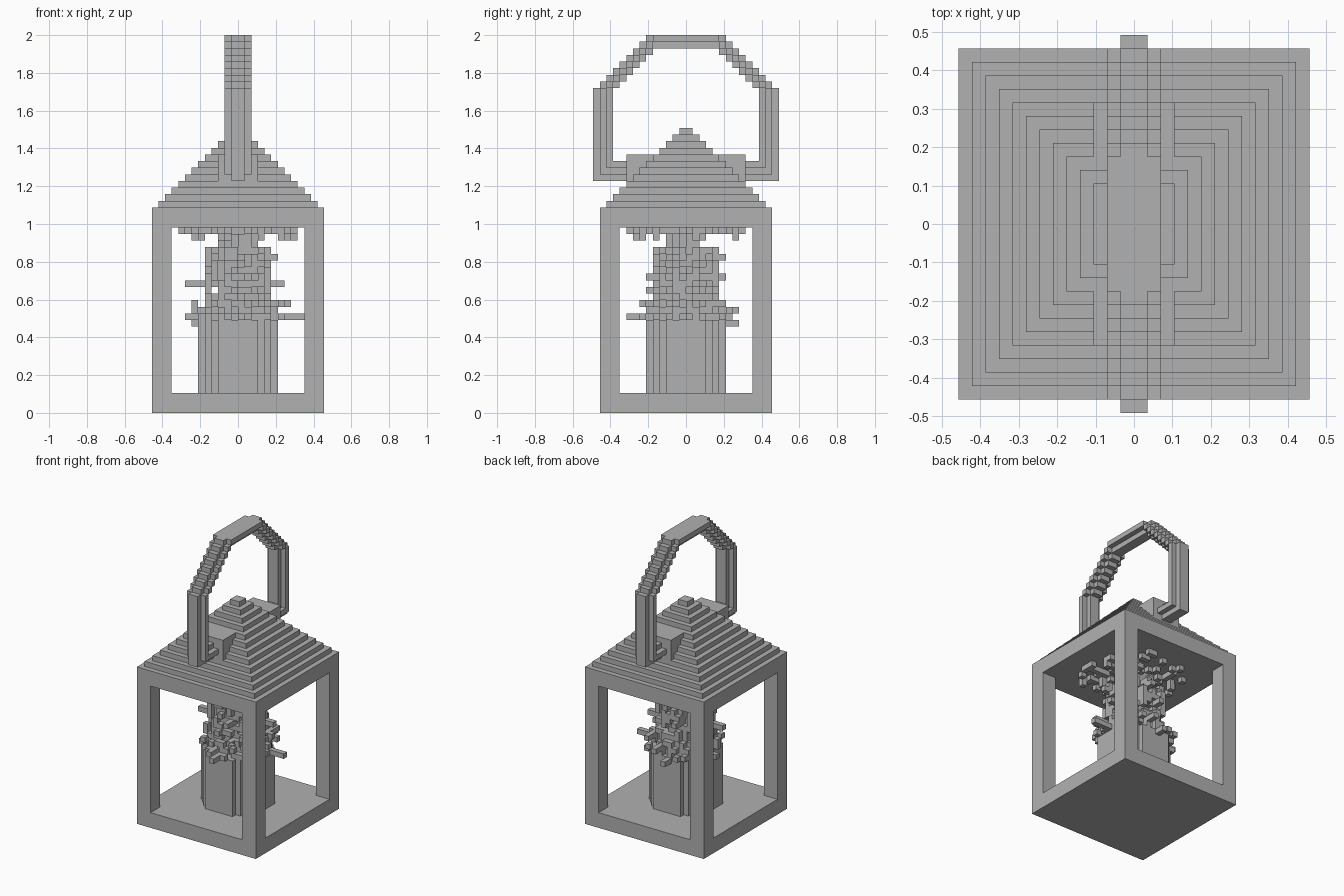
import bpy, bmesh, random
from mathutils import Vector

U = 2 / 57          # edge of one small cube
random.seed(7)

if "Cube" in bpy.data.objects:
    bpy.data.objects.remove(bpy.data.objects["Cube"], do_unlink=True)

grey = bpy.data.materials.new("plain grey")
grey.use_nodes = True
colour = (0.44, 0.44, 0.44, 1)
grey.diffuse_color = colour
grey.node_tree.nodes["Principled BSDF"].inputs["Base Color"].default_value = colour


def finish(name, bm):
    bmesh.ops.recalc_face_normals(bm, faces=bm.faces)
    mesh = bpy.data.meshes.new(name)
    bm.to_mesh(mesh)
    bm.free()
    mesh.materials.append(grey)
    obj = bpy.data.objects.new(name, mesh)
    bpy.context.collection.objects.link(obj)
    return obj


def boxes(name, items):
    """Each item is (x0, x1, y0, y1, z0, z1) in cube units."""
    bm = bmesh.new()
    for x0, x1, y0, y1, z0, z1 in items:
        lo, hi = Vector((x0, y0, z0)), Vector((x1, y1, z1))
        verts = bmesh.ops.create_cube(bm, size=1)["verts"]
        for v in verts:
            v.co = ((lo + hi) / 2 + v.co * (hi - lo)) * U
    return finish(name, bm)


def centred(hx, hy, z0, z1):
    return (-hx, hx, -hy, hy, z0, z1)


def both_ends(items):
    """Repeat boxes on the opposite y side."""
    return items + [(a, b, -d, -c, e, f) for a, b, c, d, e, f in items]


def cells(name, filled):
    """Outer skin of a set of unit cubes."""
    bm = bmesh.new()
    for cell in filled:
        for axis in range(3):
            for side in (0, 1):
                near = list(cell)
                near[axis] += 2 * side - 1
                if tuple(near) in filled:
                    continue
                ring = []
                for a, b in ((0, 0), (1, 0), (1, 1), (0, 1)):
                    p = list(cell)
                    p[axis] += side
                    p[(axis + 1) % 3] += a
                    p[(axis + 2) % 3] += b
                    ring.append(bm.verts.new(Vector(p) * U))
                bm.faces.new(ring if side else ring[::-1])
    mesh = bpy.data.meshes.new(name)
    bm.to_mesh(mesh)
    bm.free()
    mesh.materials.append(grey)
    bpy.context.collection.objects.link(bpy.data.objects.new(name, mesh))


# Lantern body
boxes("base", [centred(13, 13, 0, 3)])
boxes("top_frame", [centred(13, 13, 28, 31)])
boxes("corner_posts", [(x, x + 3, y, y + 3, 3, 28) for x in (-13, 10) for y in (-13, 10)])

# Stepped roof
boxes("roof", [centred(12 - k, 12 - k, 31 + k, 32 + k) for k in range(12)])

# Handle mounts with short arms
boxes("handle_mounts", both_ends([(-3, 3, 4, 9, 35, 39)]))
boxes("handle_arms", both_ends([(-1, 1, 8, 14, 35, 38), (-2, 2, 8, 13, 36, 37)]))

# Handle uprights, stepped shoulders and grip
boxes("handle_uprights", both_ends([(-1, 1, 11, 14, 35, 49), (-2, 2, 12, 13, 36, 49)]))
shoulders = []
for k in range(8):
    z = 49 + k
    shoulders += [(-1, 1, 10 - k, 13 - k, z, z + 1), (-2, 2, 11 - k, 12 - k, z, z + 1)]
boxes("handle_shoulders", both_ends(shoulders))
boxes("handle_grip", [centred(1, 5, 55, 57), centred(2, 5, 56, 57)])

# Round candle
boxes("candle", [centred(hx, hy, 3, 14) for hx, hy in ((6, 3), (5, 4), (4, 5), (3, 6))])

# Ragged flame: solid core, broken shell, loose sparks
flame = set()
for z in range(14, 28):
    radius = 6 if z < 17 else 5 if z < 25 else 3.5
    for x in range(-10, 10):
        for y in range(-9, 9):
            d = ((x + 0.5) ** 2 + (y + 0.5) ** 2) ** 0.5
            chance = 1 if d < radius - 2 else 0.5 if d < radius else 0
            if z < 17 and radius <= d < radius + 1.5:
                chance = 0.15
            if z == 27 and d >= radius:
                chance = 0.3 if d < 9.5 else 0
            if random.random() < chance:
                flame.add((x, y, z))

# Sparks reaching out sideways, as runs along x or y
for x0, x1, y, z in ((5, 10, 0, 14), (5, 8, -2, 16), (-8, -5, 1, 14), (-8, -5, -1, 19),
                     (4, 7, 1, 19), (4, 6, -2, 23), (-7, -5, 2, 13)):
    flame.update((x, y, z) for x in range(x0, x1))
for y0, y1, x, z in ((-9, -5, 0, 14), (5, 8, 1, 15), (5, 8, -1, 13), (-6, -4, 1, 20),
                     (4, 6, -2, 20), (-6, -4, -1, 18), (4, 6, 0, 23)):
    flame.update((x, y, z) for y in range(y0, y1))
# Drips under the ceiling
for x, y in ((-7, 2), (-6, -3), (6, -7), (7, 1), (8, 7), (-2, -8), (3, -5)):
    flame.update(((x, y, 26), (x, y, 27)))
cells("flame", flame)
